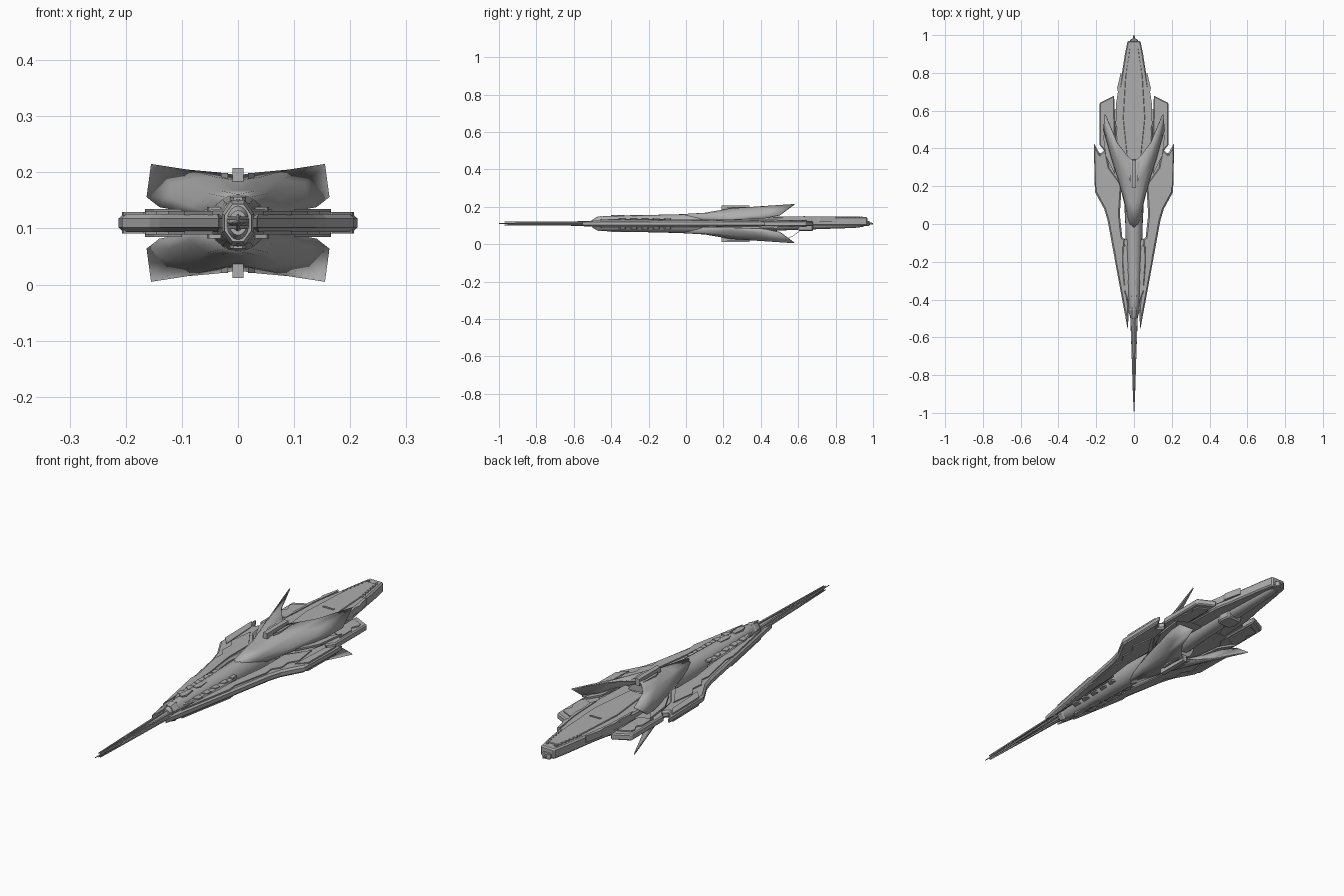
import bpy, bmesh, math, random

if "Cube" in bpy.data.objects:
    bpy.data.objects.remove(bpy.data.objects["Cube"])

random.seed(4)
ZC = 0.11  # height of the mid plane

hull = bpy.data.materials.new("hull grey")
hull.diffuse_color = (0.42, 0.42, 0.42, 1)
hull.use_nodes = True
hull.node_tree.nodes["Principled BSDF"].inputs["Base Color"].default_value = hull.diffuse_color


def finish(bm, name, smooth=False):
    bmesh.ops.recalc_face_normals(bm, faces=bm.faces)
    me = bpy.data.meshes.new(name)
    bm.to_mesh(me)
    bm.free()
    ob = bpy.data.objects.new(name, me)
    bpy.context.collection.objects.link(ob)
    me.materials.append(hull)
    if smooth:
        bpy.ops.object.select_all(action='DESELECT')
        bpy.context.view_layer.objects.active = ob
        ob.select_set(True)
        bpy.ops.object.shade_smooth_by_angle(angle=math.radians(35))
    return ob


def mirror(ob, x=True, z=False):
    """Mirror across the centre line and, if asked, the mid plane."""
    centre = bpy.data.objects.get("mirror_centre")
    if not centre:
        centre = bpy.data.objects.new("mirror_centre", None)
        bpy.context.collection.objects.link(centre)
        centre.location = (0, 0, ZC)
        centre.hide_render = True
    m = ob.modifiers.new("mirror", 'MIRROR')
    m.use_axis = (x, False, z)
    m.mirror_object = centre
    m.use_clip = False
    return ob


def plate(name, pts, z0, z1, bevel=0.0, sym=False, both=False):
    """Flat plate from an outline; sym closes the outline across x = 0."""
    if sym:
        pts = pts + [(-x, y) for x, y in reversed(pts) if x > 0]
    bm = bmesh.new()
    f = bm.faces.new([bm.verts.new((x, y, z0)) for x, y in pts])
    top = bmesh.ops.extrude_face_region(bm, geom=[f])['geom']
    for v in top:
        if isinstance(v, bmesh.types.BMVert):
            v.co.z = z1
    ob = finish(bm, name)
    if bevel:
        b = ob.modifiers.new("bevel", 'BEVEL')
        b.width, b.segments = bevel, 1
        b.limit_method = 'ANGLE'
        b.angle_limit = math.radians(60)
    return ob if sym and not both else mirror(ob, x=not sym, z=both)


def loft(name, stations, sides, turn=0.0, smooth=True):
    """Closed body through stations of (y, half width, half height, centre z)."""
    bm = bmesh.new()
    rings = []
    for y, rx, rz, zc in stations:
        a = [2 * math.pi * (i + turn) / sides for i in range(sides)]
        rings.append([bm.verts.new((rx * math.cos(t), y, zc + rz * math.sin(t))) for t in a])
    for r, s in zip(rings, rings[1:]):
        for i in range(sides):
            j = (i + 1) % sides
            bm.faces.new((r[i], r[j], s[j], s[i]))
    bm.faces.new(rings[0])
    bm.faces.new(rings[-1])
    return finish(bm, name, smooth)


# Central fuselage and nose
loft("fuselage", [(-0.50, .016, .022, ZC), (-0.47, .024, .038, ZC), (-0.40, .034, .042, ZC),
                  (-0.25, .040, .045, ZC), (0.0, .046, .051, ZC), (0.12, .052, .056, ZC),
                  (0.24, .058, .072, ZC), (0.33, .06, .07, ZC)], 20)
loft("nose_spike", [(-1.0, .001, .002, ZC), (-0.9, .006, .005, ZC), (-0.65, .014, .010, ZC),
                    (-0.44, .022, .018, ZC)], 4, 0, False)
for s in (1, -1):
    plate("nose_rail", [(.003, -.97), (.009, -.80), (.020, -.45), (.012, -.45), (.004, -.80)],
          ZC + s * .008 - .003, ZC + s * .008 + .003)
loft("nose_collar", [(-.485, .026, .036, ZC), (-.455, .031, .044, ZC), (-.435, .026, .036, ZC)], 8, .5, False)

# Long side wings, made of a core plate and stepped armour above and below
plate("wing", [(.033, -.56), (.085, -.28), (.14, .02), (.158, .08), (.207, .17), (.213, .43),
               (.18, .37), (.15, .40), (.13, .30), (.065, .21), (.075, .05), (.062, -.07),
               (.048, -.08), (.044, -.30), (.026, -.44)], .094, .126, .008)
plate("wing_armour", [(.045, -.46), (.095, -.19), (.09, -.15), (.125, .02), (.12, .06), (.145, .10),
                      (.14, .15), (.165, .19), (.15, .30), (.12, .25), (.085, .20), (.085, .05),
                      (.065, -.10), (.06, -.22), (.05, -.30)], .124, .131, 0, both=True)
plate("wing_root", [(.02, -.44), (.05, -.36), (.062, -.20), (.06, -.12), (.03, -.10)], .098, .135, .004)
plate("wing_tip_panel", [(.168, .16), (.204, .20), (.207, .39), (.178, .35)], .120, .129, both=True)
for i in range(5):
    y = -.36 + i * .06
    plate("root_block", [(.030, y), (.052, y + .01), (.055, y + .035), (.030, y + .04)], .131, .138, both=True)

# Inner core between the wings
plate("core_plate", [(.05, .14), (.13, .28), (.15, .42), (.10, .50)], .098, .122, sym=True)

# Rear deck with raised panels
deck = [(.090, .30), (.098, .48), (.090, .66), (.073, .74), (.048, .90), (.034, .97)]
plate("rear_deck", deck, .100, .145, .006, sym=True)
plate("deck_spine", [(.035, .34), (.058, .56), (.045, .78), (.022, .93)], .143, .149, .002, sym=True)
plate("deck_edge", [(.088, .50), (.098, .53), (.092, .60), (.096, .63), (.085, .70), (.089, .72),
                    (.070, .80), (.062, .79), (.080, .66)], .120, .149)
plate("deck_marker", [(.026, .628), (.026, .636)], .147, .152, sym=True)
for i in range(7):
    y = .80 + i * .022
    x = .050 - i * .0035
    plate("deck_tooth", [(x - .012, y), (x, y), (x - .004, y + .012), (x - .014, y + .012)], .144, .149)

# Tail block and pin
plate("tail_block", [(.020, .93), (.020, .975), (.008, .982)], .098, .124, .003, sym=True)
loft("tail_pin", [(.96, .009, .009, ZC), (.985, .006, .006, ZC), (1.0, .003, .004, ZC)], 8)

# Rear outriggers beside the deck
plate("outrigger", [(.10, .46), (.15, .38), (.183, .42), (.183, .64), (.105, .68)], .096, .124, .005)
plate("outrigger_step", [(.115, .50), (.17, .47), (.17, .55), (.155, .57), (.17, .60), (.165, .62),
                         (.115, .645)], .122, .129, both=True)
plate("outrigger_strut", [(.08, .50), (.11, .50), (.11, .60), (.08, .62)], .104, .116)

# Engine tube and pod beneath the deck
loft("engine_tube", [(.30, .045, .045, .105), (.52, .036, .030, .104), (.64, .034, .024, .102),
                     (.90, .024, .016, .103), (.95, .018, .012, .105)], 16)
plate("engine_pod", [(.030, .60), (.042, .63), (.036, .68)], .070, .105, .006, sym=True)
loft("lower_antenna", [(.53, .0015, .0015, .03), (.57, .0015, .0015, .042), (.61, .0015, .0015, .072)], 6)


# Four flared petal fins: rows run from fuselage to trailing edge
def petal():
    rows = [
        [(0, -.02, .161), (0, .10, .168), (0, .20, .185), (0, .33, .195)],      # centre
        [(.022, .0, .156), (.030, .12, .167), (.040, .24, .192), (.035, .36, .200)],
        [(.036, .04, .145), (.055, .18, .163), (.080, .32, .188), (.090, .43, .205)],
        [(.044, .08, .132), (.075, .23, .150), (.118, .40, .180), (.155, .58, .215)],  # tip
        [(.046, .10, .126), (.085, .24, .140), (.125, .37, .156), (.163, .50, .156)],
        [(.048, .12, .118), (.088, .25, .126), (.118, .34, .134), (.140, .42, .138)],
    ]
    bm = bmesh.new()
    g = [[bm.verts.new(p) for p in r] for r in rows]
    for a, b in zip(g, g[1:]):
        for i in range(3):
            bm.faces.new((a[i], b[i], b[i + 1], a[i + 1]))
    ob = finish(bm, "petal_fin", True)
    s = ob.modifiers.new("thickness", 'SOLIDIFY')
    s.thickness, s.offset = .005, -1
    mirror(ob, True, True)


petal()

# Small side flukes and ridge fins on the petals
plate("side_fluke", [(.10, .26), (.150, .36), (.166, .49), (.145, .46), (.12, .42)], .127, .135, both=True)
plate("collar_ridge", [(.010, .19), (.010, .34)], .178, .208, sym=True, both=True)
plate("collar_step", [(.018, .22), (.030, .25), (.028, .34), (.018, .32)], .188, .199, both=True)

# Narrow raised panels along the fuselage
for y in (-.40, -.30):
    plate("hull_panel", [(.008, y), (.014, y + .02), (.010, y + .07)], .145, .156, sym=True, both=True)
